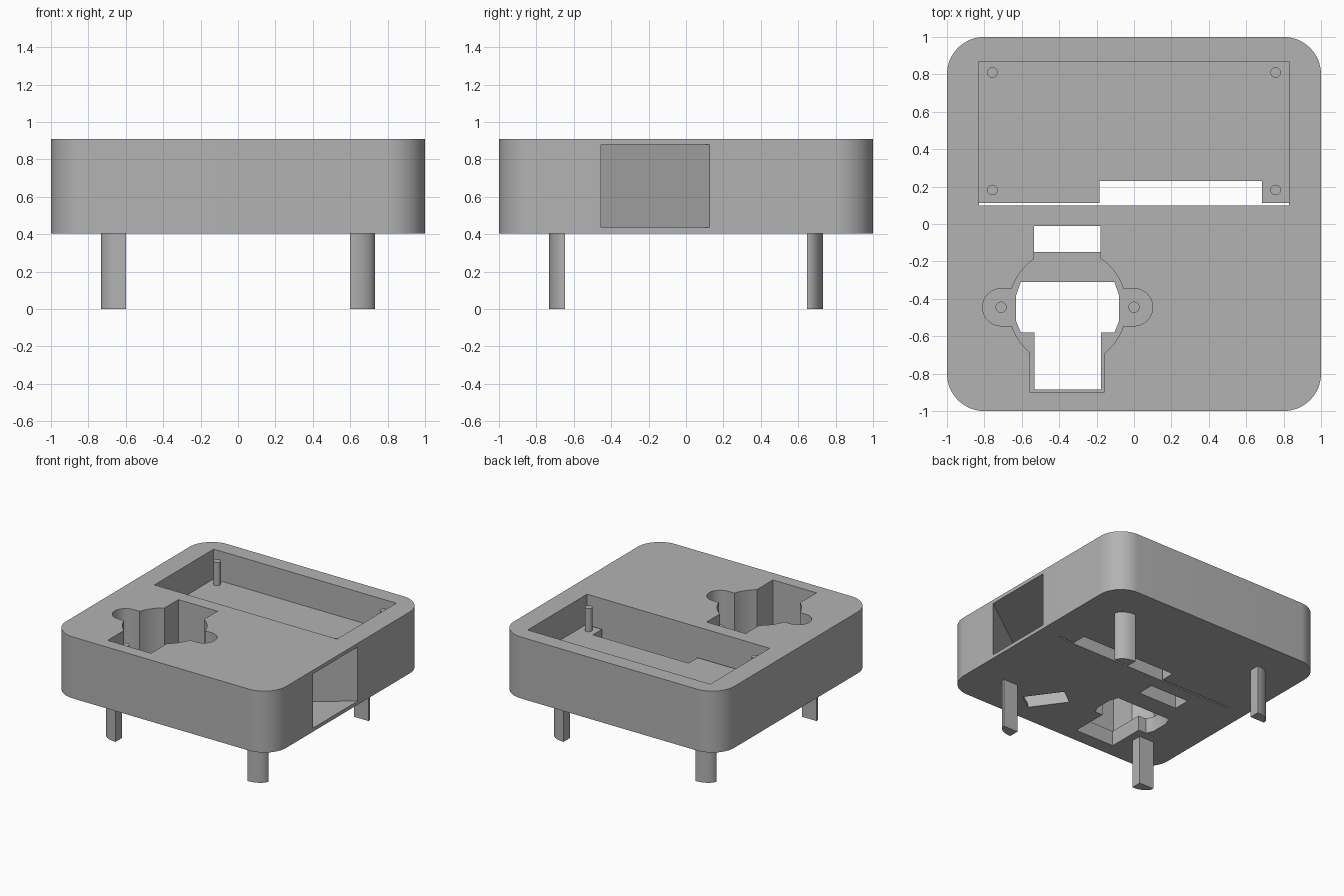
import bpy
import bmesh
import math

old = bpy.data.objects.get("Cube")
if old:
    bpy.data.objects.remove(old, do_unlink=True)

grey = bpy.data.materials.new("matte_grey")
grey.use_nodes = True
colour = (0.45, 0.45, 0.45, 1)
grey.diffuse_color = colour
grey.node_tree.nodes["Principled BSDF"].inputs["Base Color"].default_value = colour


def prism(name, outline, low, high):
    """Extrude a flat outline from low to high."""
    bm = bmesh.new()
    base = bm.faces.new([bm.verts.new((x, y, low)) for x, y in outline])
    grown = bmesh.ops.extrude_face_region(bm, geom=[base])["geom"]
    bmesh.ops.translate(bm, vec=(0, 0, high - low),
                        verts=[v for v in grown if isinstance(v, bmesh.types.BMVert)])
    bmesh.ops.recalc_face_normals(bm, faces=bm.faces)
    mesh = bpy.data.meshes.new(name)
    bm.to_mesh(mesh)
    bm.free()
    mesh.materials.append(grey)
    obj = bpy.data.objects.new(name, mesh)
    bpy.context.collection.objects.link(obj)
    return obj


def arc(cx, cy, rx, ry, start, end, steps):
    angles = [math.radians(start + (end - start) * i / steps) for i in range(steps + 1)]
    return [(cx + rx * math.cos(a), cy + ry * math.sin(a)) for a in angles]


def circle(cx, cy, r, steps=32):
    return arc(cx, cy, r, r, 0, 360, steps)[:-1]


def box(x0, x1, y0, y1):
    return [(x0, y0), (x1, y0), (x1, y1), (x0, y1)]


def smooth(obj):
    bpy.ops.object.select_all(action='DESELECT')
    obj.select_set(True)
    bpy.context.view_layer.objects.active = obj
    bpy.ops.object.shade_smooth_by_angle(angle=math.radians(30))


def cut(obj, outline, low, high):
    tool = prism("cutter", outline, low, high)
    tool.hide_render = True
    mod = obj.modifiers.new("cut", 'BOOLEAN')
    mod.operation = 'DIFFERENCE'
    mod.solver = 'EXACT'
    mod.object = tool
    bpy.context.view_layer.objects.active = obj
    bpy.ops.object.modifier_apply(modifier=mod.name)
    bpy.data.objects.remove(tool, do_unlink=True)


BOTTOM, TOP, ABOVE, BELOW = 0.405, 0.91, 1.1, 0.2
SCREEN_FLOOR, STICK_FLOOR = 0.665, 0.53

# Case with rounded corners
corners = [(0.8, 0.8), (-0.8, 0.8), (-0.8, -0.8), (0.8, -0.8)]
outline = []
for i, (cx, cy) in enumerate(corners):
    outline += arc(cx, cy, 0.2, 0.2, 90 * i, 90 * i + 90, 16)
case = prism("case", outline, BOTTOM, TOP)

# Screen pocket with a wire slot and a thin slit along its front
cut(case, box(-0.83, 0.83, 0.10, 0.87), SCREEN_FLOOR, ABOVE)
cut(case, box(-0.83, 0.83, 0.10, 0.113), BELOW, ABOVE - 0.3)
cut(case, box(-0.185, 0.685, 0.10, 0.23), BELOW, ABOVE - 0.2)

# Control stick pocket: round middle, two ears, two rectangular arms
SX, SY, EAR = -0.355, -0.445, 0.355
cut(case, circle(SX, SY, 0.315, 48), STICK_FLOOR, ABOVE)
ears = (arc(SX + EAR, SY, 0.1, 0.1, -90, 90, 16)
        + arc(SX - EAR, SY, 0.1, 0.1, 90, 270, 16))
cut(case, ears, STICK_FLOOR, ABOVE)
cut(case, box(-0.535, -0.18, SY, -0.01), STICK_FLOOR, ABOVE)
cut(case, box(-0.555, -0.16, -0.9, SY), STICK_FLOOR, ABOVE)

# Openings through the pocket floor
half = [(0.178, -0.885), (0.178, -0.58), (0.25, -0.58), (0.275, -0.52),
        (0.275, -0.38), (0.25, -0.31)]
window = [(SX + x, y) for x, y in half] + [(SX - x, y) for x, y in reversed(half)]
cut(case, window, BELOW, ABOVE - 0.4)
cut(case, box(-0.535, -0.18, -0.15, -0.01), BELOW, ABOVE - 0.4)

# Slanted battery bay entering from the side, with a slot through its floor
turn = math.radians(36)


def bay(t0, t1, width):
    """Rectangle along the slanted centre line of the bay."""
    ux, uy = -math.cos(turn), -math.sin(turn)
    spots = [(t0, -width), (t1, -width), (t1, width), (t0, width)]
    return [(1 + t * ux - w / 2 * uy, -0.165 + t * uy + w / 2 * ux) for t, w in spots]


cut(case, bay(-0.4, 0.95, 0.58 * math.cos(turn)), 0.435, 0.88)
cut(case, bay(0.79, 0.949, 0.32), BELOW, 0.6)
smooth(case)

# Mounting pegs for the screen and the control stick
for side, sx in (("left", 1), ("right", -1)):
    for place, y in (("back", 0.81), ("front", 0.182)):
        smooth(prism(f"screen_peg_{place}_{side}", circle(sx * 0.757, y, 0.028),
                     SCREEN_FLOOR - 0.01, 0.855))
    smooth(prism(f"stick_peg_{side}", circle(SX + sx * EAR, SY, 0.03),
                 STICK_FLOOR - 0.01, 0.66))

# Legs: flat on the two inner sides, rounded outside
quarter = [(0.6, 0.648)] + arc(0.6, 0.648, 0.133, 0.085, 0, 90, 16)
for side, sx in (("left", 1), ("right", -1)):
    for place, sy in (("back", 1), ("front", -1)):
        smooth(prism(f"leg_{place}_{side}", [(sx * x, sy * y) for x, y in quarter],
                     0, BOTTOM + 0.01))
